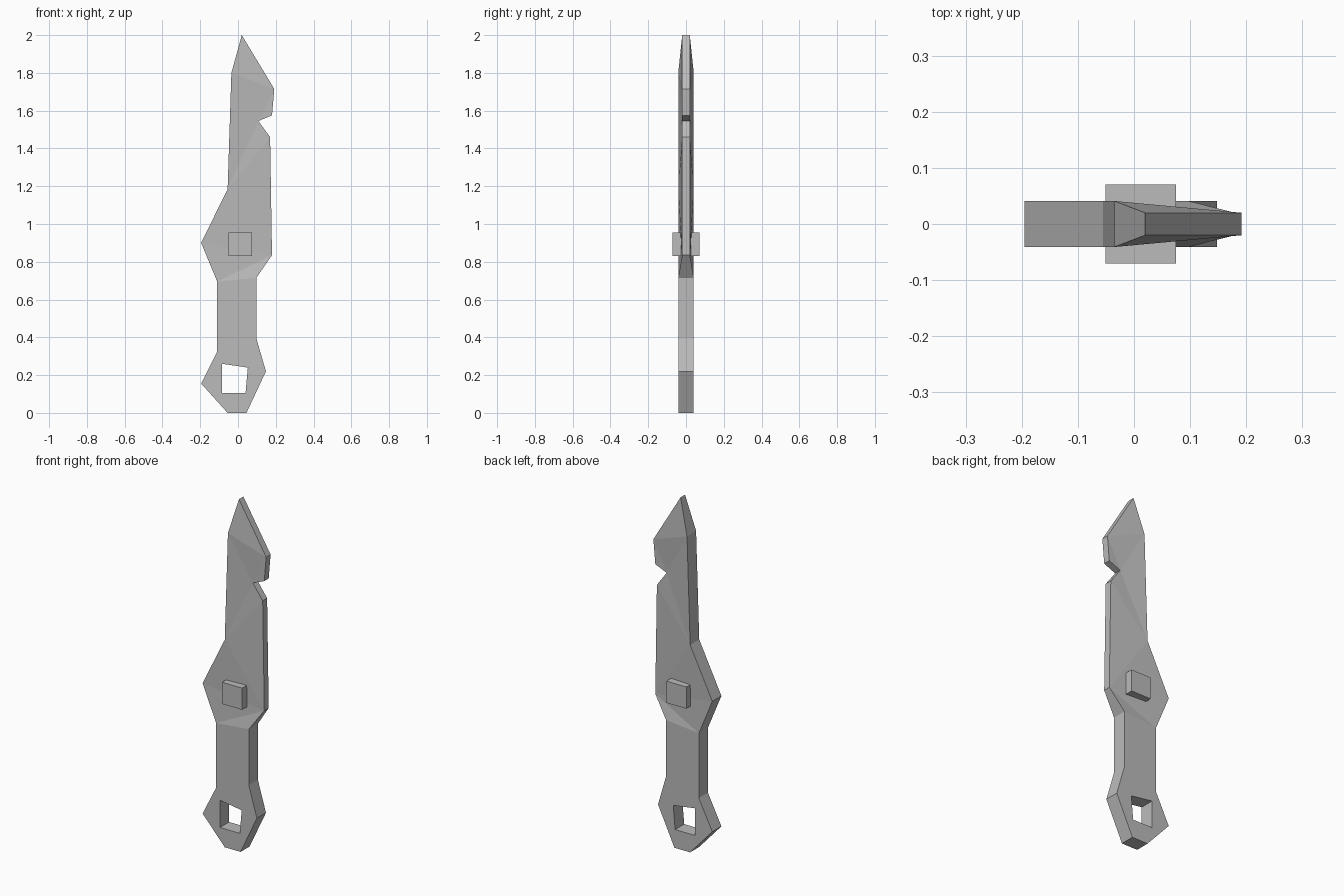
import bpy, bmesh

if "Cube" in bpy.data.objects:
    bpy.data.objects.remove(bpy.data.objects["Cube"], do_unlink=True)

steel = bpy.data.materials.new("grey_steel")
steel.use_nodes = True
steel.diffuse_color = (0.5, 0.5, 0.5, 1)
steel.node_tree.nodes["Principled BSDF"].inputs["Base Color"].default_value = (0.5, 0.5, 0.5, 1)

THICK, THIN = 0.041, 0.02

# Outline points: x, z, half thickness
P = {
    "tip": (0.02, 2.0, THIN), "hook": (0.192, 1.715, THIN),
    "notch_top": (0.18, 1.575, THIN), "notch": (0.108, 1.545, THIN),
    "notch_low": (0.17, 1.46, THIN), "heel": (0.18, 0.835, THIN),
    "grip_tr": (0.097, 0.715, THICK), "grip_br": (0.097, 0.395, THICK),
    "end_r": (0.148, 0.22, THICK), "butt_r": (0.045, 0, THICK),
    "butt_l": (-0.055, 0, THICK), "end_l": (-0.195, 0.155, THICK),
    "grip_bl": (-0.11, 0.325, THICK), "grip_tl": (-0.11, 0.695, THICK),
    "guard": (-0.195, 0.90, THICK), "spine_low": (-0.055, 1.185, THICK),
    "spine_top": (-0.035, 1.80, THICK),
    "hole_bl": (-0.085, 0.105, THICK), "hole_br": (0.04, 0.105, THICK),
    "hole_tr": (0.052, 0.24, THICK), "hole_tl": (-0.085, 0.26, THICK),
}

# Panels of one flat side
PANELS = [
    "tip spine_top hook",
    "spine_top notch hook", "notch notch_top hook",
    "spine_top spine_low notch", "spine_low notch_low notch",
    "spine_low heel notch_low", "spine_low guard heel",
    "guard grip_tl heel", "grip_tl grip_tr heel",
    "grip_tl grip_bl grip_br grip_tr",
    "grip_bl hole_tl hole_tr grip_br",
    "grip_br hole_tr end_r", "hole_tr hole_br butt_r end_r",
    "hole_br hole_bl butt_l butt_r",
    "hole_bl end_l butt_l", "hole_bl hole_tl grip_bl end_l",
]


def finish(name, bm):
    bmesh.ops.recalc_face_normals(bm, faces=bm.faces)
    mesh = bpy.data.meshes.new(name)
    bm.to_mesh(mesh)
    bm.free()
    mesh.materials.append(steel)
    obj = bpy.data.objects.new(name, mesh)
    bpy.context.collection.objects.link(obj)
    return obj


# Knife body: two mirrored sides joined by rim and hole walls
bm = bmesh.new()
front = {k: bm.verts.new((x, -t, z)) for k, (x, z, t) in P.items()}
back = {k: bm.verts.new((x, t, z)) for k, (x, z, t) in P.items()}
opposite = {front[k]: back[k] for k in P}
for panel in PANELS:
    names = panel.split()
    bm.faces.new([front[n] for n in names])
    bm.faces.new([back[n] for n in reversed(names)])
rim = [e for e in bm.edges if e.is_boundary and e.verts[0] in opposite]
for e in rim:
    a, b = e.verts
    bm.faces.new((a, b, opposite[b], opposite[a]))
finish("knife_body", bm)

# Square stud passing through the guard
bm = bmesh.new()
bmesh.ops.create_cube(bm, size=1)
for v in bm.verts:
    v.co.x *= 0.126
    v.co.y *= 0.141
    v.co.z *= 0.124
stud = finish("guard_stud", bm)
stud.location = (0.012, 0, 0.893)
